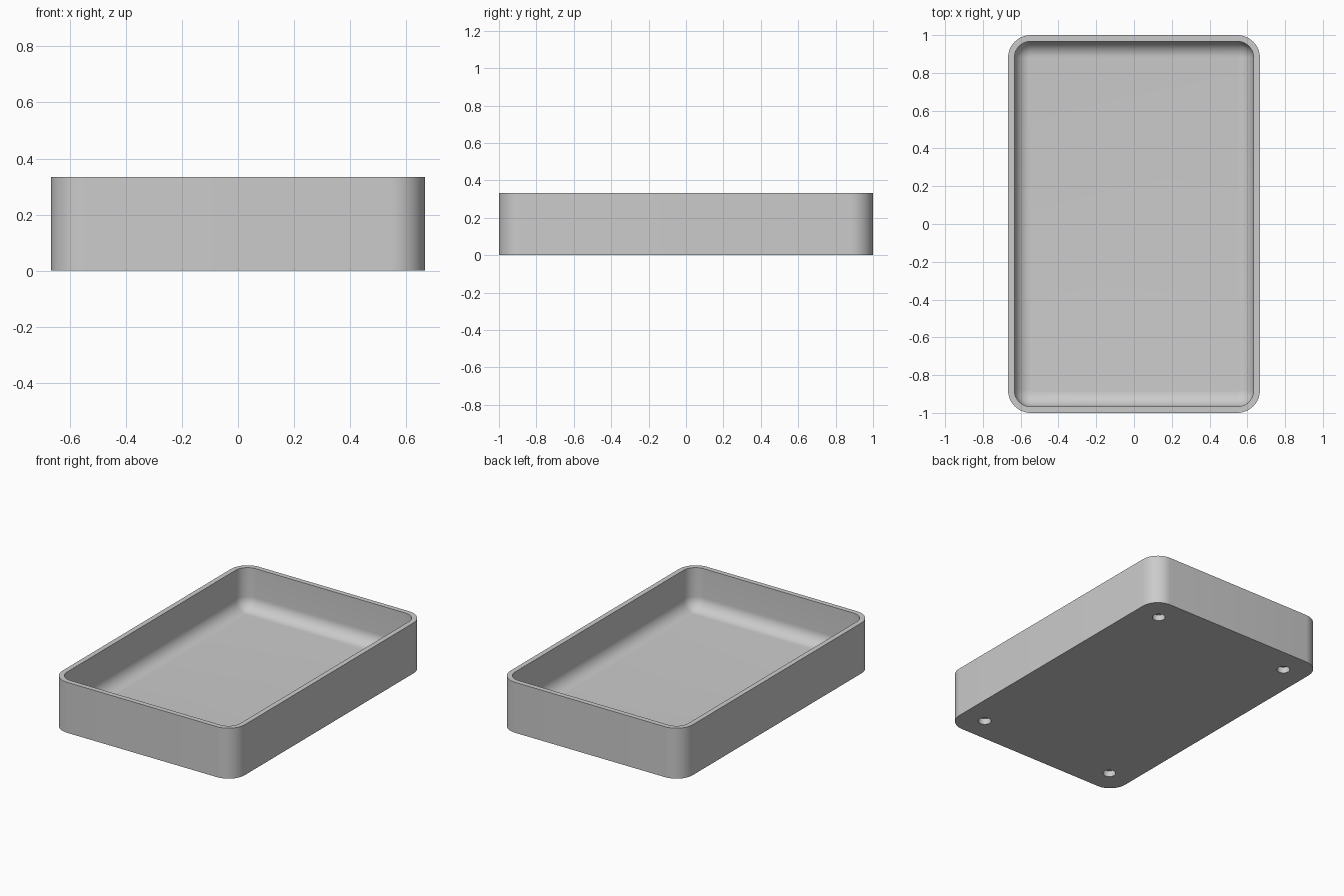
import bpy, bmesh, math
from mathutils import Matrix

if "Cube" in bpy.data.objects:
    bpy.data.objects.remove(bpy.data.objects["Cube"])

HALF_X, HALF_Y, HEIGHT = 0.6667, 1.0, 0.3333
CORNER, WALL, FLOOR = 0.12, 0.0333, 0.06
FILLET = 0.083
ARC = 12

grey = bpy.data.materials.new("plain grey")
grey.use_nodes = True
colour = (0.6, 0.6, 0.6, 1)
grey.diffuse_color = colour
grey.node_tree.nodes["Principled BSDF"].inputs["Base Color"].default_value = colour


def make_object(name, bm):
    bmesh.ops.recalc_face_normals(bm, faces=bm.faces)
    mesh = bpy.data.meshes.new(name)
    bm.to_mesh(mesh)
    bm.free()
    mesh.materials.append(grey)
    obj = bpy.data.objects.new(name, mesh)
    bpy.context.collection.objects.link(obj)
    return obj


def rounded_loop(bm, inset, z):
    """Rounded rectangle, moved inwards by inset with concentric corners."""
    r = CORNER - inset
    verts = []
    for quarter, (sx, sy) in enumerate([(1, 1), (-1, 1), (-1, -1), (1, -1)]):
        for i in range(ARC + 1):
            a = math.pi / 2 * (quarter + i / ARC)
            verts.append(bm.verts.new((sx * (HALF_X - CORNER) + r * math.cos(a),
                                       sy * (HALF_Y - CORNER) + r * math.sin(a), z)))
    return verts


# Tray: outer wall, flat rim, inner wall and rounded fillet down to the floor
sections = [(0, 0), (0, HEIGHT), (WALL, HEIGHT)]
for i in range(ARC + 1):
    a = math.pi / 2 * i / ARC
    sections.append((WALL + FILLET * (1 - math.cos(a)),
                     FLOOR + FILLET * (1 - math.sin(a))))
bm = bmesh.new()
loops = [rounded_loop(bm, inset, z) for inset, z in sections]
for low, high in zip(loops, loops[1:]):
    for i in range(len(low)):
        j = (i + 1) % len(low)
        bm.faces.new((low[i], low[j], high[j], high[i]))
bm.faces.new(loops[0][::-1])
bm.faces.new(loops[-1])
tray = make_object("tray", bm)

# Four round blind holes in the underside
HOLE_INSET, HOLE_RADIUS, HOLE_DEPTH = 0.165, 0.04, 0.04
bm = bmesh.new()
for sx in (-1, 1):
    for sy in (-1, 1):
        place = Matrix.Translation((sx * (HALF_X - HOLE_INSET), sy * (HALF_Y - HOLE_INSET), 0))
        bmesh.ops.create_cone(bm, cap_ends=True, segments=32, radius1=HOLE_RADIUS,
                              radius2=HOLE_RADIUS, depth=HOLE_DEPTH * 2, matrix=place)
cutter = make_object("hole_cutter", bm)
cutter.hide_render = True

cut = tray.modifiers.new("underside holes", "BOOLEAN")
cut.operation = "DIFFERENCE"
cut.solver = "EXACT"
cut.object = cutter
bpy.context.view_layer.objects.active = tray
tray.select_set(True)
bpy.ops.object.modifier_apply(modifier=cut.name)
bpy.data.objects.remove(cutter)

# Smooth the curved corners and fillet, keep the rim and base edges sharp
bpy.ops.object.shade_smooth_by_angle(angle=math.radians(30))
